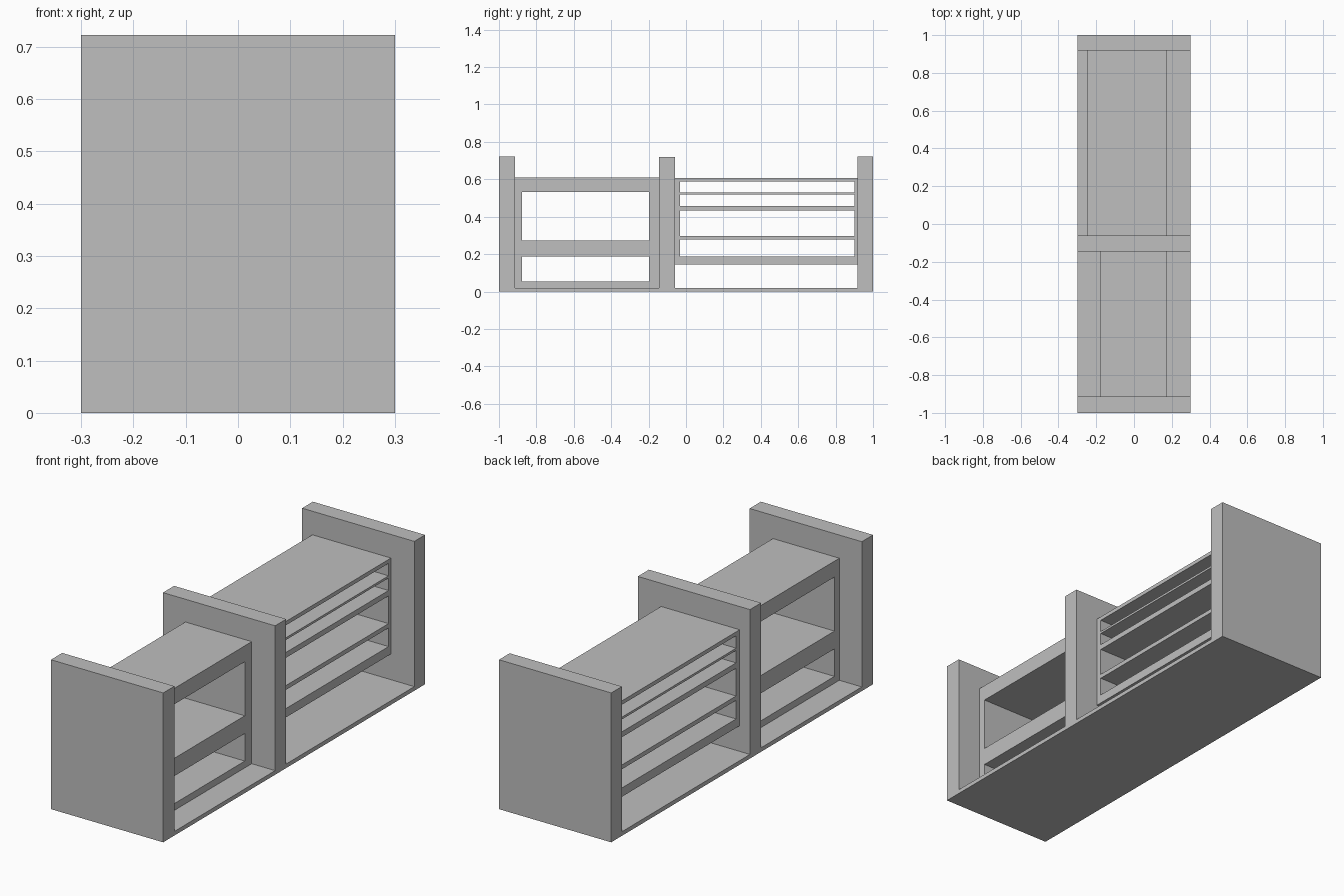
import bpy
import bmesh

if "Cube" in bpy.data.objects:
    bpy.data.objects.remove(bpy.data.objects["Cube"])

grey = bpy.data.materials.new("plain_grey")
grey.diffuse_color = (0.52, 0.52, 0.52, 1)
grey.use_nodes = True
grey.node_tree.nodes["Principled BSDF"].inputs["Base Color"].default_value = grey.diffuse_color


def finish(bm, name):
    bmesh.ops.recalc_face_normals(bm, faces=bm.faces)
    mesh = bpy.data.meshes.new(name)
    bm.to_mesh(mesh)
    bm.free()
    mesh.materials.append(grey)
    obj = bpy.data.objects.new(name, mesh)
    bpy.context.collection.objects.link(obj)
    return obj


def add_box(bm, x, y, z):
    """Box from (min, max) pairs."""
    verts = bmesh.ops.create_cube(bm, size=1)["verts"]
    for v in verts:
        for i, (lo, hi) in enumerate((x, y, z)):
            v.co[i] = lo if v.co[i] < 0 else hi


def box(name, x, y, z):
    bm = bmesh.new()
    add_box(bm, x, y, z)
    return finish(bm, name)


def shelf_unit(name, x, y, z, open_y, openings):
    """Open rack: two uprights with boards between the see-through openings."""
    bm = bmesh.new()
    add_box(bm, x, (y[0], open_y[0]), z)
    add_box(bm, x, (open_y[1], y[1]), z)
    levels = [z[0]] + [v for gap in openings for v in gap] + [z[1]]
    for lo, hi in zip(levels[::2], levels[1::2]):
        add_box(bm, x, open_y, (lo, hi))
    return finish(bm, name)


# Base board and the three tall dividing panels
WIDTH = (-0.3, 0.3)
box("base_board", WIDTH, (-1, 1), (0, 0.02))
for name, y, top in (("front_panel", (-1, -0.914), 0.722),
                     ("middle_panel", (-0.145, -0.06), 0.72),
                     ("back_panel", (0.918, 1), 0.722)):
    box(name, WIDTH, y, (0.02, top))

# Short rack with two wide openings
shelf_unit("short_rack", (-0.18, 0.175), (-0.914, -0.145), (0.02, 0.61),
           (-0.877, -0.198), [(0.053, 0.186), (0.272, 0.533)])

# Long raised rack with four narrow openings
shelf_unit("long_rack", (-0.245, 0.175), (-0.06, 0.918), (0.144, 0.608),
           (-0.033, 0.9), [(0.187, 0.277), (0.298, 0.432),
                           (0.458, 0.518), (0.529, 0.589)])
